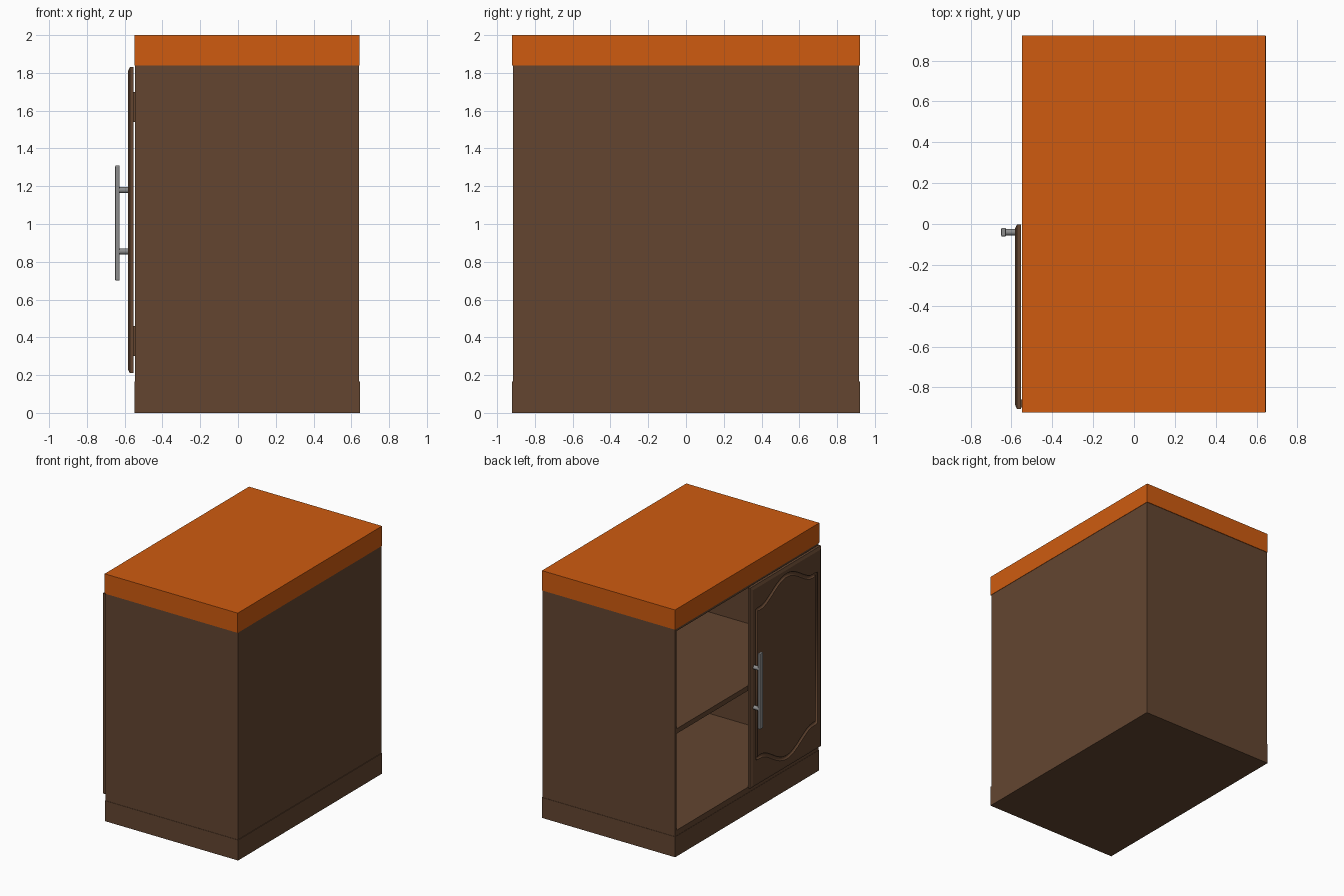
import bpy, bmesh, math

if "Cube" in bpy.data.objects:
    bpy.data.objects.remove(bpy.data.objects["Cube"])


def material(name, rgb):
    m = bpy.data.materials.new(name)
    m.diffuse_color = (*rgb, 1)
    m.use_nodes = True
    m.node_tree.nodes["Principled BSDF"].inputs["Base Color"].default_value = m.diffuse_color
    return m


BROWN = material("dark_brown_wood", (0.125, 0.060, 0.030))
ORANGE = material("orange_worktop", (0.62, 0.105, 0.005))
GREY = material("grey_metal", (0.27, 0.27, 0.27))


def finish(name, bm, mat):
    bmesh.ops.recalc_face_normals(bm, faces=bm.faces)
    me = bpy.data.meshes.new(name)
    bm.to_mesh(me)
    bm.free()
    ob = bpy.data.objects.new(name, me)
    bpy.context.collection.objects.link(ob)
    me.materials.append(mat)
    return ob


def box(name, x, y, z, mat, bevel=0):
    bm = bmesh.new()
    bmesh.ops.create_cube(bm, size=1)
    for v in bm.verts:
        for i, (a, b) in enumerate((x, y, z)):
            v.co[i] = a if v.co[i] < 0 else b
    if bevel:
        bmesh.ops.bevel(bm, geom=bm.edges[:], offset=bevel, segments=2,
                        profile=0.5, affect='EDGES')
    return finish(name, bm, mat)


# Plinth and worktop
box("plinth", (-0.547, 0.645), (-0.92, 0.92), (0, 0.165), BROWN)
box("worktop", (-0.547, 0.643), (-0.922, 0.922), (1.84, 2.0), ORANGE)

# Open-fronted carcass (open towards -x), with one full-width shelf
T = 0.02
FX, BX, W = -0.545, 0.64, 0.917
for name, s in (("left_side", -1), ("right_side", 1)):
    box(name, (FX, BX), tuple(sorted((s * W, s * (W - T)))), (0.165, 1.84), BROWN)
inner = (-W + T, W - T)
box("back_panel", (BX - T, BX), inner, (0.165, 1.84), BROWN)
for name, z in (("floor_board", (0.165, 0.21)),
                ("shelf", (0.99, 1.03)),
                ("top_board", (1.82, 1.84))):
    box(name, (FX, BX - T), inner, z, BROWN)

# Door slab with a chamfered outer face
Y0, Y1, Z0, Z1 = -0.905, -0.002, 0.21, 1.83
bm = bmesh.new()
loops = []
for x, inset in ((-0.552, 0), (-0.573, 0), (-0.583, 0.022)):
    a, b, c, d = Y0 + inset, Y1 - inset, Z0 + inset, Z1 - inset
    loops.append([bm.verts.new((x, *p)) for p in ((a, c), (b, c), (b, d), (a, d))])
for p, q in zip(loops, loops[1:]):
    for i in range(4):
        j = (i + 1) % 4
        bm.faces.new((p[i], p[j], q[j], q[i]))
bm.faces.new(loops[0])
bm.faces.new(loops[-1])
door = finish("door", bm, BROWN)

# Arched groove in the door, cut with a swept round profile
N = 28
A, B, ZL, ZH, RISE = -0.835, -0.072, 0.43, 1.63, 0.135


def arch(t):
    u = min(max((t - 0.08) / 0.84, 0), 1)
    return RISE * (0.5 - 0.5 * math.cos(2 * math.pi * u)) ** 0.8


path = [(A + (B - A) * i / N, ZL - arch(i / N)) for i in range(N + 1)]
path += [(B - (B - A) * i / N, ZH + arch(i / N)) for i in range(N + 1)]
cu = bpy.data.curves.new("groove_path", 'CURVE')
cu.dimensions = '3D'
cu.bevel_depth = 0.017
cu.bevel_resolution = 1
sp = cu.splines.new('POLY')
sp.points.add(len(path) - 1)
for pt, (y, z) in zip(sp.points, path):
    pt.co = (-0.587, y, z, 1)
sp.use_cyclic_u = True
cutter = bpy.data.objects.new("groove_cutter", cu)
bpy.context.collection.objects.link(cutter)
cutter.hide_render = True
bpy.context.view_layer.objects.active = cutter
cutter.select_set(True)
bpy.ops.object.convert(target='MESH')
cutter = bpy.context.view_layer.objects.active
cutter.hide_render = True
cutter.data.materials.clear()
cutter.data.materials.append(BROWN)
cutter.select_set(False)
mod = door.modifiers.new("groove", 'BOOLEAN')
mod.operation = 'DIFFERENCE'
mod.solver = 'EXACT'
mod.object = cutter
bpy.context.view_layer.objects.active = door
door.select_set(True)
bpy.ops.object.modifier_apply(modifier="groove")
bpy.data.objects.remove(cutter, do_unlink=True)

# Hinges between door and carcass side
for name, z in (("lower_hinge", 0.38), ("upper_hinge", 1.62)):
    box(name, (-0.553, -0.50), (-0.897, -0.86), (z - 0.08, z + 0.08), BROWN)

# Bar handle on two round posts
HY = -0.04
box("handle_bar", (-0.65, -0.627), (HY - 0.021, HY + 0.021), (0.70, 1.31), GREY, 0.005)
for name, z in (("lower_handle_post", 0.855), ("upper_handle_post", 1.18)):
    bpy.ops.mesh.primitive_cylinder_add(vertices=16, radius=0.016, depth=0.055,
                                        location=(-0.6045, HY, z),
                                        rotation=(0, math.pi / 2, 0))
    post = bpy.context.object
    post.name = name
    post.data.materials.append(GREY)
    bpy.ops.object.shade_smooth_by_angle()
